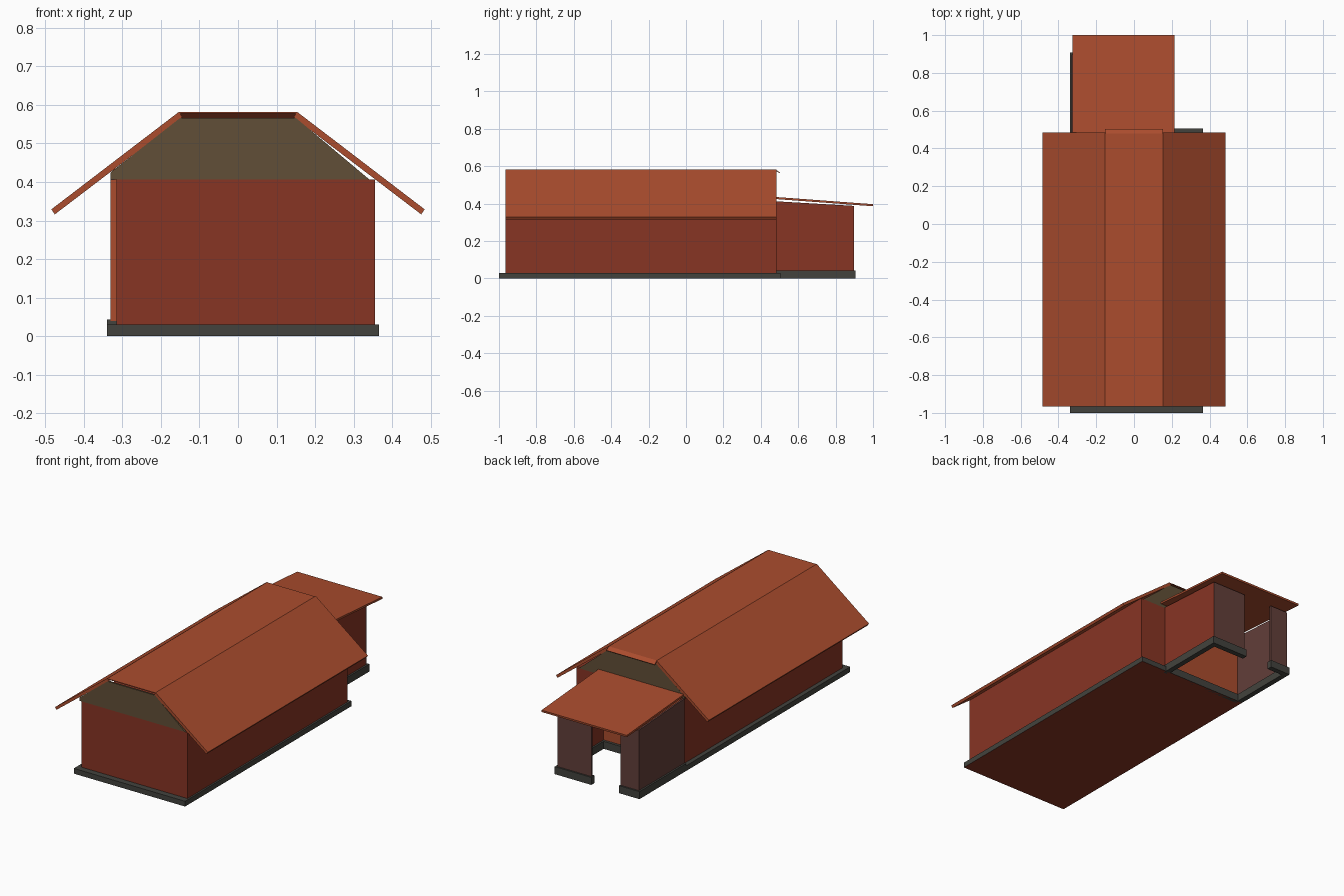
import bpy, bmesh
from mathutils import Vector

cube = bpy.data.objects.get("Cube")
if cube:
    bpy.data.objects.remove(cube, do_unlink=True)


def linear(c):
    return c / 12.92 if c <= 0.04045 else ((c + 0.055) / 1.055) ** 2.4


def material(name, r, g, b):
    m = bpy.data.materials.new(name)
    m.use_nodes = True
    col = (linear(r), linear(g), linear(b), 1)
    m.diffuse_color = col
    m.node_tree.nodes["Principled BSDF"].inputs["Base Color"].default_value = col
    return m


ORANGE = material("orange_tile", 0.67, 0.30, 0.18)
BRICK = material("red_brick", 0.53, 0.205, 0.14)
OLIVE = material("olive_board", 0.38, 0.31, 0.215)
STONE = material("dark_stone", 0.26, 0.26, 0.24)
GREY = material("grey_brown_board", 0.385, 0.245, 0.225)


def prism(name, mat, profile, axis, start, end):
    """Extrude a 2D profile along x (profile is y, z) or y (profile is x, z)."""
    bm = bmesh.new()

    def place(u, v, w):
        return Vector((w, u, v)) if axis == "x" else Vector((u, w, v))

    verts = [bm.verts.new(place(u, v, start)) for u, v in profile]
    face = bm.faces.new(verts)
    out = bmesh.ops.extrude_face_region(bm, geom=[face])
    moved = [g for g in out["geom"] if isinstance(g, bmesh.types.BMVert)]
    bmesh.ops.translate(bm, verts=moved, vec=place(0, 0, end - start))
    bmesh.ops.recalc_face_normals(bm, faces=bm.faces)
    mesh = bpy.data.meshes.new(name)
    bm.to_mesh(mesh)
    bm.free()
    mesh.materials.append(mat)
    ob = bpy.data.objects.new(name, mesh)
    bpy.context.collection.objects.link(ob)
    return ob


def box(name, mat, x0, x1, y0, y1, z0, z1):
    return prism(name, mat, [(x0, z0), (x1, z0), (x1, z1), (x0, z1)], "y", y0, y1)


FRONT, BACK = -0.965, 0.485      # main hall ends
EAVE = 0.407                     # main wall top

# Main hall: plinth with a brick underside, and walls
plinth = box("main_plinth", STONE, -0.34, 0.365, -1, 0.505, 0, 0.03)
plinth.data.materials.append(BRICK)
for poly in plinth.data.polygons:
    if poly.normal.z < -0.9:
        poly.material_index = 1
box("main_walls", BRICK, -0.315, 0.355, FRONT, BACK, 0.03, EAVE)

# Gable boards at both ends
gable = [(-0.33, EAVE), (0.34, EAVE), (0.15, 0.566), (-0.15, 0.566), (-0.33, 0.425)]
prism("front_gable", OLIVE, gable, "y", FRONT, FRONT + 0.01)
prism("back_gable", OLIVE, gable, "y", BACK - 0.01, BACK)

# Sloping roof slabs, mirrored
for side, name in ((-1, "right_roof_slope"), (1, "left_roof_slope")):
    slab = [(0.153, 0.582), (0.484, 0.329), (0.475, 0.316), (0.144, 0.568)]
    prism(name, ORANGE, [(side * x, z) for x, z in slab], "y", FRONT, BACK)

# Flat ridge with a small flap bent down at the back
ridge = [(FRONT, 0.581), (0.48, 0.581), (0.503, 0.566),
         (0.5, 0.563), (0.479, 0.577), (FRONT, 0.577)]
prism("roof_ridge", ORANGE, ridge, "x", -0.153, 0.153)

# Rear annex: side walls with sloping tops, and an inner end wall
END = 0.897
side_wall = [(BACK, 0.04), (END, 0.04), (END, 0.388), (BACK, 0.412)]
prism("annex_right_wall", GREY, side_wall, "x", -0.33, -0.32)
prism("annex_left_wall", BRICK, side_wall, "x", 0.177, 0.187)
box("annex_inner_wall", ORANGE, -0.32, 0.177, BACK, 0.492, 0.04, 0.41)
box("annex_inner_wall_edge", ORANGE, -0.33, -0.315, BACK - 0.002, BACK, 0.04, 0.405)

# Back panels either side of the doorway
box("back_panel_right", GREY, -0.33, -0.215, END - 0.01, END + 0.001, 0.04, 0.388)
box("back_panel_left", GREY, -0.03, 0.187, END - 0.01, END + 0.001, 0.04, 0.388)

# Annex kerb, open at the doorway and under the floor
KERB = 0.043
box("kerb_right", STONE, -0.34, -0.31, BACK, 0.907, 0, KERB)
box("kerb_left", STONE, 0.167, 0.197, BACK, 0.907, 0, KERB)
box("kerb_inner", STONE, -0.31, 0.167, BACK, 0.507, 0, KERB)
box("kerb_back_right", STONE, -0.31, -0.21, 0.877, 0.907, 0, KERB)
box("kerb_back_left", STONE, -0.035, 0.167, 0.877, 0.907, 0, KERB)

# Annex lean-to roof
lean_to = [(BACK, 0.435), (1, 0.397), (0.999, 0.386), (BACK, 0.424)]
prism("annex_roof", ORANGE, lean_to, "x", -0.325, 0.215)
